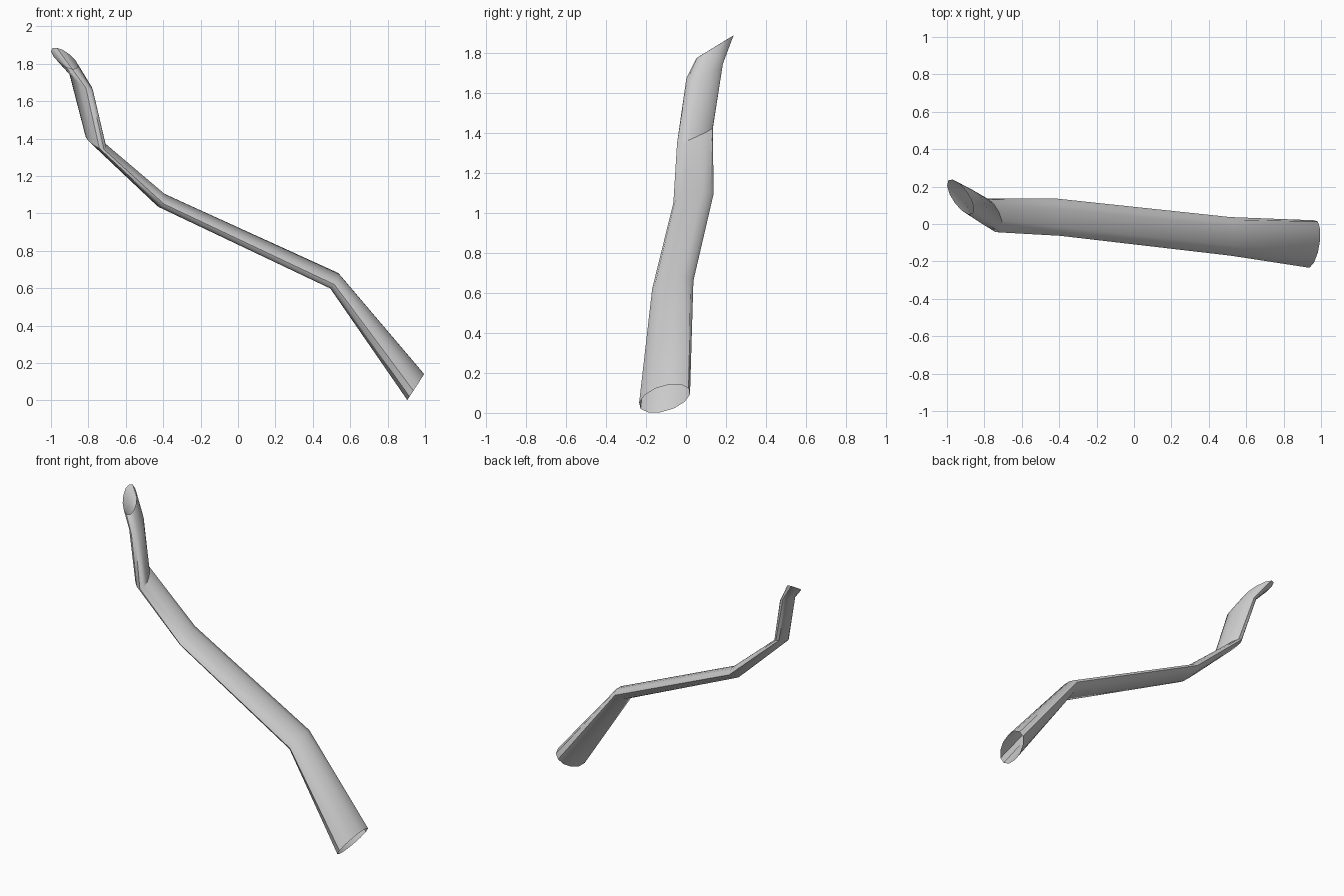
import bpy, bmesh, math
from mathutils import Vector

cube = bpy.data.objects.get("Cube")
if cube:
    bpy.data.objects.remove(cube)

SIDES = 12

# Each section: centre, half of the wide axis, half of the thin axis
SECTIONS = [
    ((0.95, -0.107, 0.072), (0.012, 0.127, 0.02), (0.045, 0.02, 0.069)),
    ((0.515, -0.066, 0.64), (0.0, 0.103, 0.02), (0.025, 0.0, 0.036)),
    ((-0.41, 0.037, 1.07), (-0.015, 0.1, 0.02), (0.02, -0.005, 0.032)),
    ((-0.76, 0.045, 1.385), (-0.043, 0.09, 0.042), (0.037, 0.02, 0.0)),
    ((-0.84, 0.093, 1.708), (-0.052, 0.088, 0.047), (0.037, 0.03, -0.01)),
    ((-0.928, 0.145, 1.829), (-0.065, 0.088, 0.054), (0.03, 0.033, 0.02)),
]

grey = bpy.data.materials.new("plain grey")
grey.use_nodes = True
grey.diffuse_color = (0.6, 0.6, 0.6, 1)
grey.node_tree.nodes["Principled BSDF"].inputs["Base Color"].default_value = grey.diffuse_color


def ring(bm, centre, wide, thin):
    """Elliptical ring of vertices."""
    c, w, t = Vector(centre), Vector(wide), Vector(thin)
    angles = [math.tau * i / SIDES for i in range(SIDES)]
    return [bm.verts.new(c + w * math.cos(a) + t * math.sin(a)) for a in angles]


# Flattened bent tube, open at both ends
bm = bmesh.new()
rings = [ring(bm, *section) for section in SECTIONS]
for low, high in zip(rings, rings[1:]):
    for i in range(SIDES):
        j = (i + 1) % SIDES
        bm.faces.new((low[i], low[j], high[j], high[i]))
bmesh.ops.recalc_face_normals(bm, faces=bm.faces)

# Make sure the walls face outward
first = bm.faces[:][0]
if first.normal.dot(first.calc_center_median()
                    - (Vector(SECTIONS[0][0]) + Vector(SECTIONS[1][0])) / 2) < 0:
    bmesh.ops.reverse_faces(bm, faces=bm.faces)

mesh = bpy.data.meshes.new("bent_tube")
bm.to_mesh(mesh)
bm.free()
mesh.materials.append(grey)
tube = bpy.data.objects.new("bent_tube", mesh)
bpy.context.collection.objects.link(tube)

# Smooth walls with creases at the tight bends
bpy.ops.object.select_all(action='DESELECT')
tube.select_set(True)
bpy.context.view_layer.objects.active = tube
bpy.ops.object.shade_smooth_by_angle(angle=math.radians(40))
